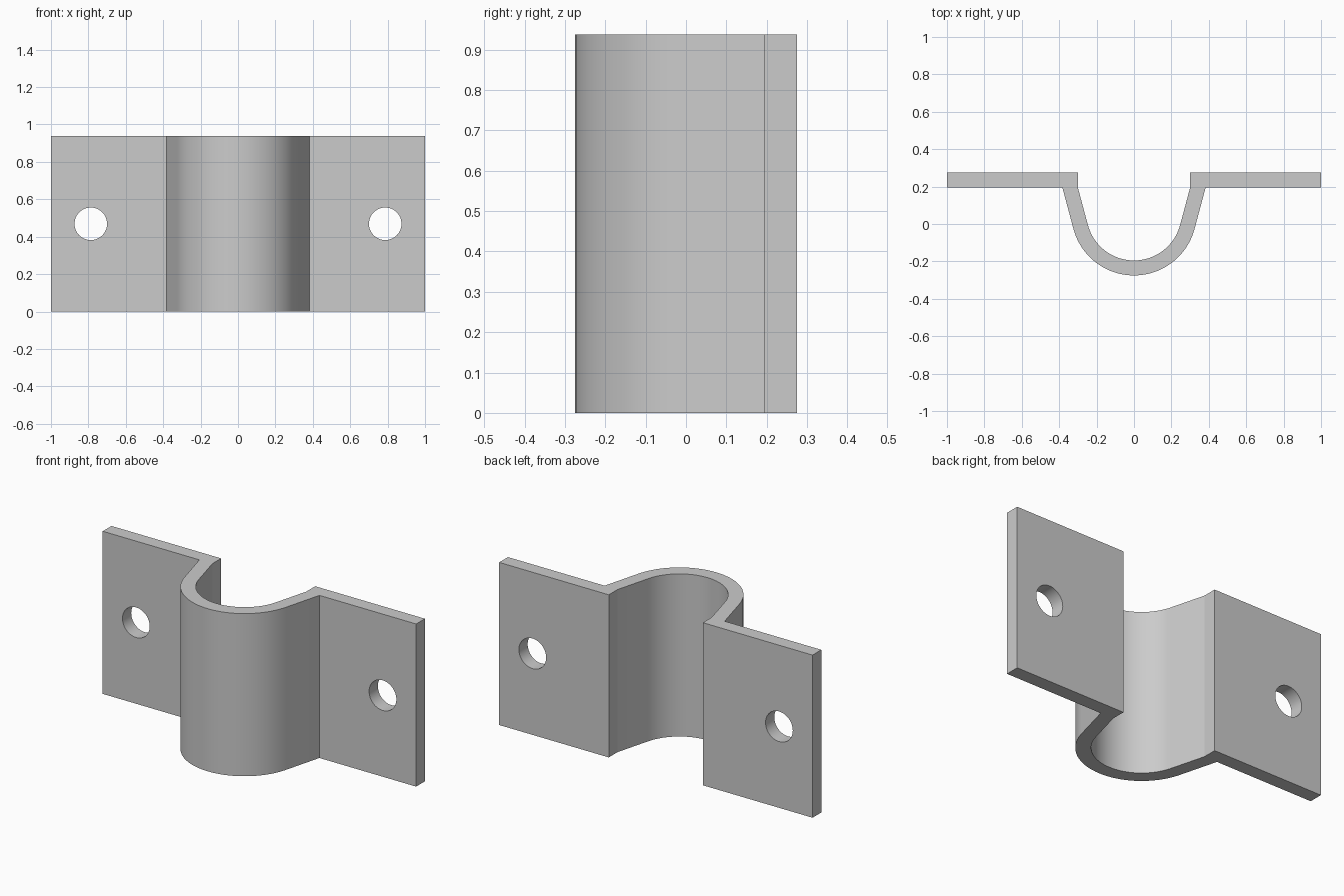
import bpy, bmesh
from math import sin, cos, tan, radians
from mathutils import Matrix, Vector

cube = bpy.data.objects.get("Cube")
if cube:
    bpy.data.objects.remove(cube, do_unlink=True)

HEIGHT = 0.938
BACK, FRONT = 0.275, 0.195        # flange faces in y
SADDLE_Y = 0.06                   # centre of the curved saddle
INNER_R, OUTER_R = 0.255, 0.335
SPLAY = radians(15)               # lean of the straight side walls
HOLE_X, HOLE_R = 0.787, 0.087
STEPS = 40

steel = bpy.data.materials.new("plain_grey_steel")
steel.use_nodes = True
steel.diffuse_color = (0.6, 0.6, 0.6, 1)
steel.node_tree.nodes["Principled BSDF"].inputs["Base Color"].default_value = (0.6, 0.6, 0.6, 1)


def wall_line(r):
    """Straight wall, arc and straight wall of one skin, from -x to +x."""
    start, end = radians(180) + SPLAY, radians(360) - SPLAY
    arc = []
    for i in range(STEPS + 1):
        a = start + (end - start) * i / STEPS
        arc.append((r * cos(a), SADDLE_Y + r * sin(a)))
    x, y = arc[-1]
    top = x + (FRONT - y) * tan(SPLAY)
    return [(-top, FRONT)] + arc + [(top, FRONT)]


# Strap cross-section: outer skin, right flange, inner skin, left flange
outer, inner = wall_line(OUTER_R), wall_line(INNER_R)
lip = inner[-1][0]
profile = ([(-1, FRONT)] + outer + [(1, FRONT), (1, BACK), (lip, BACK)]
           + inner[::-1] + [(-lip, BACK), (-1, BACK)])

bm = bmesh.new()
base = bm.faces.new([bm.verts.new((x, y, 0)) for x, y in profile])
extruded = bmesh.ops.extrude_face_region(bm, geom=[base])["geom"]
bmesh.ops.translate(bm, vec=Vector((0, 0, HEIGHT)),
                    verts=[v for v in extruded if isinstance(v, bmesh.types.BMVert)])
bmesh.ops.recalc_face_normals(bm, faces=bm.faces)
mesh = bpy.data.meshes.new("saddle_bracket")
bm.to_mesh(mesh)
bm.free()
mesh.materials.append(steel)
bracket = bpy.data.objects.new("saddle_bracket", mesh)
bpy.context.collection.objects.link(bracket)

# Screw hole cutters, one through each flange
bm = bmesh.new()
for side in (-1, 1):
    place = (Matrix.Translation((side * HOLE_X, (FRONT + BACK) / 2, HEIGHT / 2))
             @ Matrix.Rotation(radians(90), 4, "X"))
    bmesh.ops.create_cone(bm, cap_ends=True, segments=48, radius1=HOLE_R,
                          radius2=HOLE_R, depth=0.3, matrix=place)
cut_mesh = bpy.data.meshes.new("hole_cutters")
bm.to_mesh(cut_mesh)
bm.free()
cut_mesh.materials.append(steel)
cutter = bpy.data.objects.new("hole_cutters", cut_mesh)
cutter.hide_render = True
bpy.context.collection.objects.link(cutter)

# Cut the holes, then smooth the curved walls
bpy.ops.object.select_all(action="DESELECT")
bracket.select_set(True)
bpy.context.view_layer.objects.active = bracket
cut = bracket.modifiers.new("screw_holes", "BOOLEAN")
cut.operation = "DIFFERENCE"
cut.solver = "EXACT"
cut.object = cutter
bpy.ops.object.modifier_apply(modifier=cut.name)
bpy.data.objects.remove(cutter, do_unlink=True)
bpy.ops.object.shade_smooth_by_angle(angle=radians(12))
